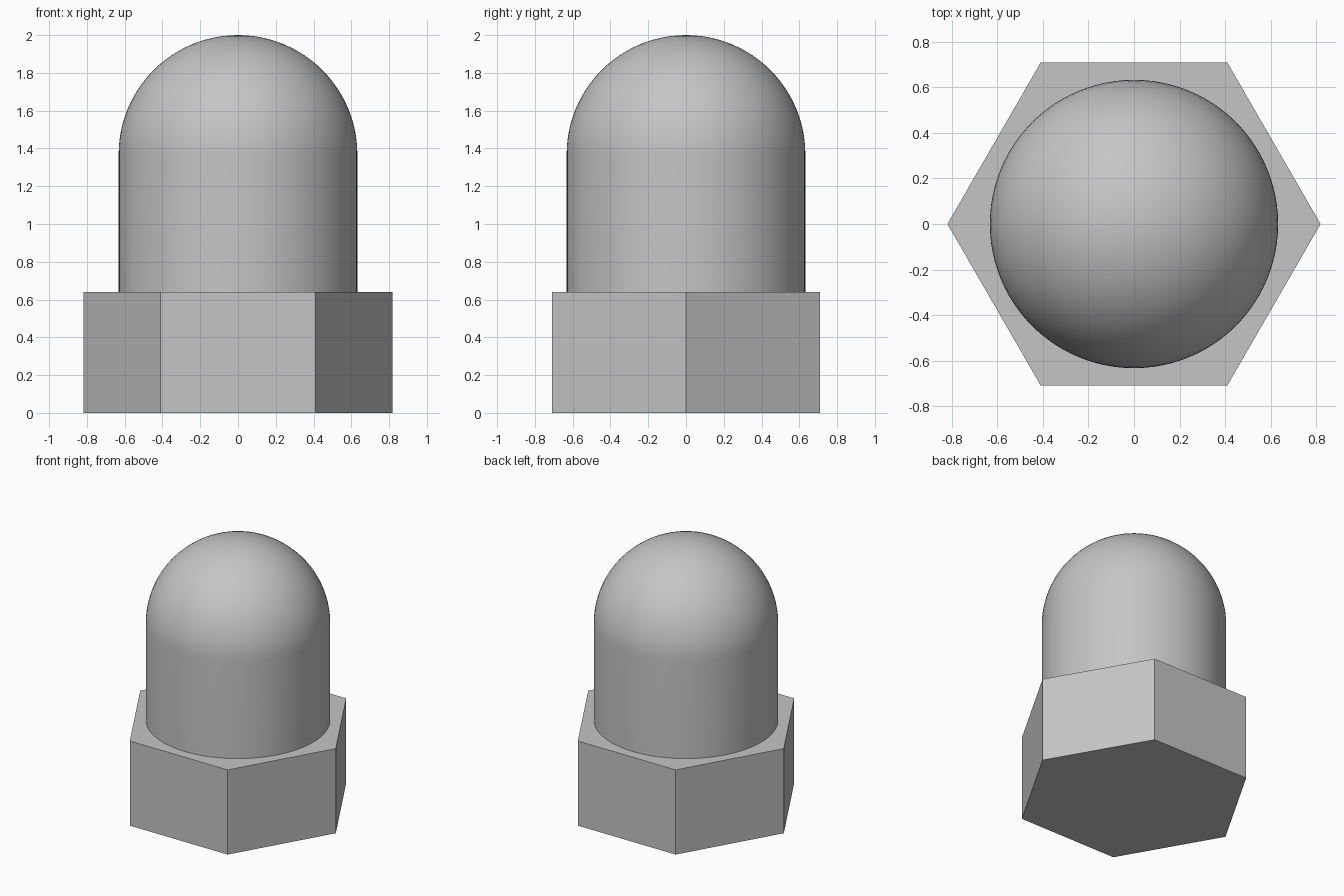
import bpy
import bmesh
from math import pi, sin, cos, radians

cube = bpy.data.objects.get("Cube")
if cube:
    bpy.data.objects.remove(cube, do_unlink=True)

HEX_RADIUS, HEX_HEIGHT = 0.818, 0.64
CAP_RADIUS, TOTAL_HEIGHT = 0.632, 2.0
SIDES, DOME_RINGS = 96, 24

steel = bpy.data.materials.new("grey steel")
steel.use_nodes = True
colour = (0.56, 0.56, 0.56, 1)
steel.diffuse_color = colour
steel.node_tree.nodes["Principled BSDF"].inputs["Base Color"].default_value = colour


def add_object(name, bm):
    bmesh.ops.recalc_face_normals(bm, faces=bm.faces)
    mesh = bpy.data.meshes.new(name)
    bm.to_mesh(mesh)
    bm.free()
    mesh.materials.append(steel)
    obj = bpy.data.objects.new(name, mesh)
    bpy.context.collection.objects.link(obj)
    return obj


# Hexagonal base with corners on the x axis
bm = bmesh.new()
corners = [bm.verts.new((HEX_RADIUS * cos(i * pi / 3), HEX_RADIUS * sin(i * pi / 3), 0))
           for i in range(6)]
base = bm.faces.new(corners)
top = bmesh.ops.extrude_face_region(bm, geom=[base], use_keep_orig=True)
for v in top["geom"]:
    if isinstance(v, bmesh.types.BMVert):
        v.co.z = HEX_HEIGHT
add_object("hex_base", bm)

# Round wall and hemispherical dome, spun from one profile
spring = TOTAL_HEIGHT - CAP_RADIUS
profile = [(CAP_RADIUS, HEX_HEIGHT)]
for i in range(DOME_RINGS + 1):
    a = i / DOME_RINGS * pi / 2
    profile.append((CAP_RADIUS * cos(a), spring + CAP_RADIUS * sin(a)))
bm = bmesh.new()
verts = [bm.verts.new((r, 0, z)) for r, z in profile]
edges = [bm.edges.new(pair) for pair in zip(verts, verts[1:])]
bmesh.ops.spin(bm, geom=verts + edges, cent=(0, 0, 0), axis=(0, 0, 1),
               angle=2 * pi, steps=SIDES)
bmesh.ops.remove_doubles(bm, verts=bm.verts, dist=0.0001)
cap = add_object("domed_cap", bm)

bpy.ops.object.select_all(action="DESELECT")
cap.select_set(True)
bpy.context.view_layer.objects.active = cap
bpy.ops.object.shade_smooth_by_angle(angle=radians(30))
